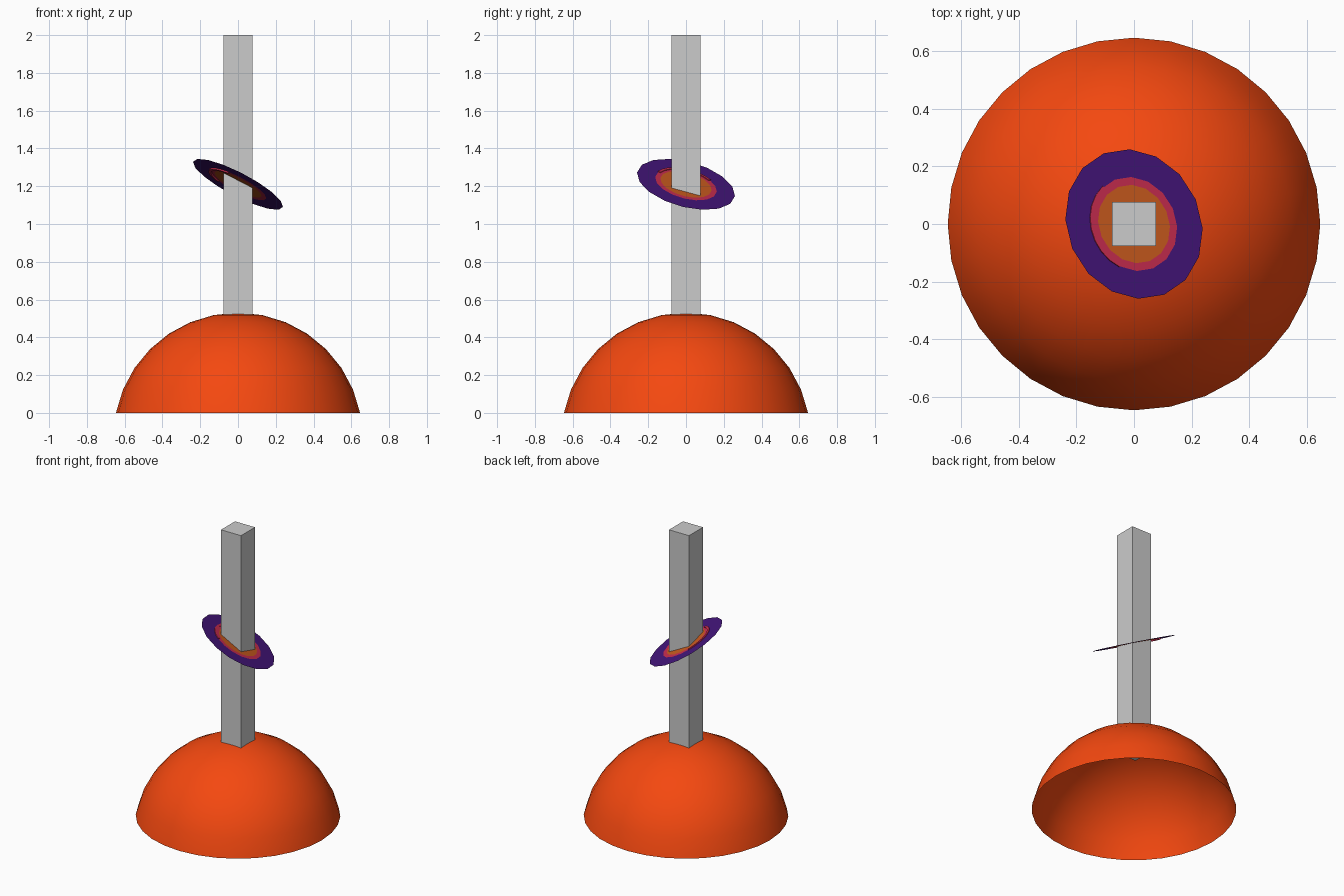
import bpy, bmesh, math
from mathutils import Vector

if "Cube" in bpy.data.objects:
    bpy.data.objects.remove(bpy.data.objects["Cube"])

# Colours, linear
def material(name, rgb):
    m = bpy.data.materials.new(name)
    m.diffuse_color = (*rgb, 1)
    m.use_nodes = True
    m.node_tree.nodes["Principled BSDF"].inputs["Base Color"].default_value = m.diffuse_color
    return m

rubber = material("orange_rubber", (0.91, 0.065, 0.005))
purple = material("purple", (0.058, 0.0075, 0.195))
pink = material("pink", (0.578, 0.026, 0.08))
amber = material("amber", (0.597, 0.107, 0.013))

def add_object(name, bm, mat=None):
    mesh = bpy.data.meshes.new(name)
    bm.to_mesh(mesh)
    bm.free()
    ob = bpy.data.objects.new(name, mesh)
    bpy.context.collection.objects.link(ob)
    if mat:
        mesh.materials.append(mat)
    return ob

# Rubber cup: open sphere cap, cut one ring above the equator
R = 0.659
drop = R * math.sin(math.radians(11.25))
bm = bmesh.new()
bmesh.ops.create_uvsphere(bm, u_segments=32, v_segments=16, radius=R)
low = [v for v in bm.verts if v.co.z < drop - 0.01]
bmesh.ops.delete(bm, geom=low, context='VERTS')
bmesh.ops.translate(bm, verts=bm.verts, vec=(0, 0, -drop))
for f in bm.faces:
    f.smooth = True
add_object("rubber_cup", bm, rubber)

# Square handle, reaching a little way inside the cup
H, BOTTOM, TOP = 0.077, 0.415, 2.0
bm = bmesh.new()
bmesh.ops.create_cube(bm, size=1)
for v in bm.verts:
    v.co = (v.co.x * 2 * H, v.co.y * 2 * H, TOP if v.co.z > 0 else BOTTOM)
add_object("handle", bm)

# Tilted disc: concentric flat bands in one plane
tilt = Vector((0, 0, 1)).rotation_difference(Vector((0.52, 0.27, 1)))
CENTRE = Vector((0, 0, 1.21))

def place(r, a, h=0.0):
    return CENTRE + tilt @ Vector((r * math.cos(a), r * math.sin(a), h))

def band(name, r_in, r_out, mat, n=16):
    bm = bmesh.new()
    loops = [[bm.verts.new(place(r, 2 * math.pi * i / n)) for i in range(n)]
             for r in (r_in, r_out)]
    for i in range(n):
        j = (i + 1) % n
        bm.faces.new((loops[0][i], loops[1][i], loops[1][j], loops[0][j]))
    return add_object(name, bm, mat)

band("disc_outer_band", 0.168, 0.267, purple)
band("disc_middle_band", 0.140, 0.168, pink)
band("disc_inner_band", 0.03, 0.140, amber)

# Raised curved rim on one side of the disc
bm = bmesh.new()
section = [(0.156, -0.008), (0.172, -0.008), (0.172, 0.004), (0.156, 0.004)]
rows = []
for i in range(9):
    a = math.radians(132 + 115 * i / 8)
    rows.append([bm.verts.new(place(r, a, h)) for r, h in section])
for p, q in zip(rows, rows[1:]):
    for k in range(4):
        m = (k + 1) % 4
        bm.faces.new((p[k], p[m], q[m], q[k]))
bm.faces.new(rows[0])
bm.faces.new(rows[-1])
bmesh.ops.recalc_face_normals(bm, faces=bm.faces)
add_object("disc_curved_rim", bm, pink)
